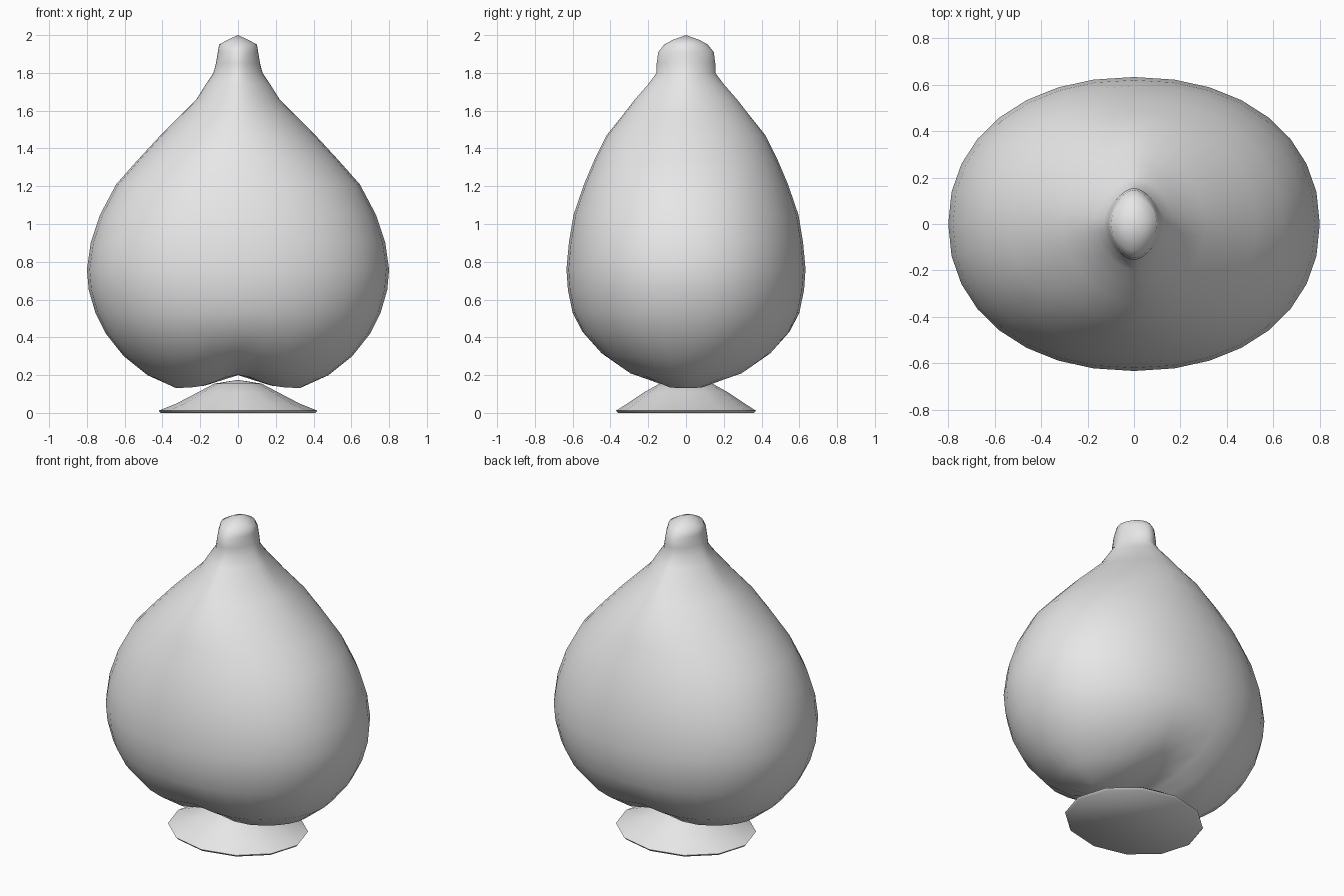
import bpy, bmesh, math

cube = bpy.data.objects.get("Cube")
if cube:
    bpy.data.objects.remove(cube, do_unlink=True)

grey = bpy.data.materials.new("plain grey")
grey.use_nodes = True
colour = (0.8, 0.8, 0.8, 1)
grey.diffuse_color = colour
grey.node_tree.nodes["Principled BSDF"].inputs["Base Color"].default_value = colour


def power(v, n):
    return math.copysign(abs(v) ** (2 / n), v)


def loft(name, rings, sides, bottom, top, shape=None):
    """Skin rings of (z, half width, half depth, roundness), closed at both ends.
    A bottom of None gives a flat cap; otherwise the ends meet at a point."""
    bm = bmesh.new()
    loops = []
    for z, rx, ry, n in rings:
        angles = [2 * math.pi * i / sides for i in range(sides)]
        loops.append([bm.verts.new((rx * power(math.cos(a), n),
                                    ry * power(math.sin(a), n), z)) for a in angles])
    for low, high in zip(loops, loops[1:]):
        for i in range(sides):
            j = (i + 1) % sides
            bm.faces.new((low[i], low[j], high[j], high[i]))
    peak = bm.verts.new((0, 0, top))
    for i in range(sides):
        bm.faces.new((loops[-1][i], loops[-1][(i + 1) % sides], peak))
    if bottom is None:
        bm.faces.new(loops[0][::-1])
    else:
        pole = bm.verts.new((0, 0, bottom))
        for i in range(sides):
            bm.faces.new((loops[0][(i + 1) % sides], loops[0][i], pole))
    if shape:
        for v in bm.verts:
            shape(v.co)
    bmesh.ops.recalc_face_normals(bm, faces=bm.faces)
    mesh = bpy.data.meshes.new(name)
    bm.to_mesh(mesh)
    bm.free()
    mesh.materials.append(grey)
    obj = bpy.data.objects.new(name, mesh)
    bpy.context.collection.objects.link(obj)
    bpy.ops.object.select_all(action="DESELECT")
    obj.select_set(True)
    bpy.context.view_layer.objects.active = obj
    bpy.ops.object.shade_smooth_by_angle(angle=math.radians(60))
    return obj


def cleft(co):
    # crease under the body, between its two lower lobes
    fade = max(0, 1 - (co.z - 0.13) / 0.35)
    co.z += 0.07 * fade * math.exp(-(co.x / 0.14) ** 2)


# bulbous body narrowing to a pinched neck and tip
body_rings = [
    (0.13, 0.18, 0.05, 2), (0.132, 0.33, 0.13, 2), (0.2, 0.48, 0.32, 2),
    (0.3, 0.605, 0.455, 2.1), (0.42, 0.7, 0.55, 2.15), (0.53, 0.755, 0.6, 2.15),
    (0.65, 0.79, 0.625, 2.15), (0.76, 0.8, 0.633, 2.15), (0.9, 0.78, 0.62, 2.15),
    (1.05, 0.73, 0.595, 2.1), (1.21, 0.645, 0.54, 2.05), (1.34, 0.53, 0.485, 2),
    (1.47, 0.41, 0.42, 1.9), (1.57, 0.31, 0.34, 1.8), (1.66, 0.22, 0.27, 1.7),
    (1.74, 0.17, 0.2, 1.65), (1.8, 0.13, 0.155, 1.65), (1.85, 0.117, 0.155, 1.7),
    (1.91, 0.107, 0.147, 1.7), (1.95, 0.1, 0.115, 1.8), (1.975, 0.055, 0.07, 1.9),
]
loft("body", body_rings, 32, 0.13, 2.0, cleft)

# flared foot with a flat underside
foot_rings = [
    (0, 0.41, 0.36, 2), (0.012, 0.42, 0.37, 2), (0.05, 0.325, 0.31, 2),
    (0.11, 0.21, 0.22, 2), (0.155, 0.125, 0.14, 2),
]
loft("foot", foot_rings, 12, None, 0.175)
